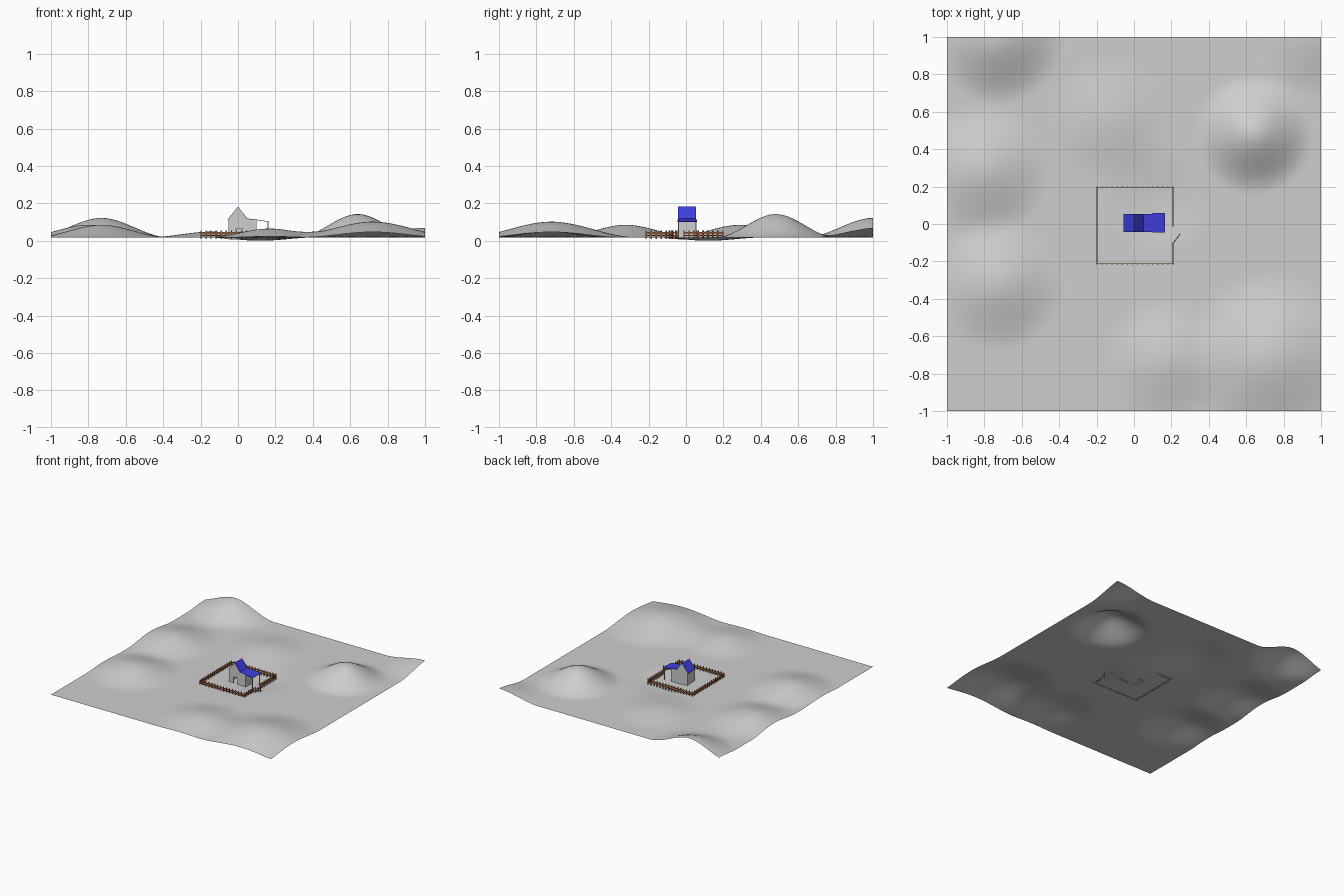
import bpy, bmesh, math
from mathutils import Vector, Matrix

if "Cube" in bpy.data.objects:
    bpy.data.objects.remove(bpy.data.objects["Cube"])


def material(name, rgb):
    m = bpy.data.materials.new(name)
    m.diffuse_color = (*rgb, 1)
    m.use_nodes = True
    m.node_tree.nodes["Principled BSDF"].inputs["Base Color"].default_value = m.diffuse_color
    return m


GREY = material("pale_grey", (0.62, 0.62, 0.62))
BLUE = material("roof_blue", (0.05, 0.05, 0.75))
BROWN = material("fence_brown", (0.45, 0.13, 0.04))
BASE = 0.018


def finish(name, bm, mat):
    bmesh.ops.recalc_face_normals(bm, faces=bm.faces)
    me = bpy.data.meshes.new(name)
    bm.to_mesh(me)
    bm.free()
    me.materials.append(mat)
    ob = bpy.data.objects.new(name, me)
    bpy.context.collection.objects.link(ob)
    return ob


def add_box(bm, lo, hi, turn=None):
    lo, hi = Vector(lo), Vector(hi)
    m = Matrix.Translation((lo + hi) / 2) @ Matrix.Diagonal((*(hi - lo), 1))
    bmesh.ops.create_cube(bm, size=1, matrix=(turn @ m) if turn else m)


def prism(name, profile, y0, y1, mat):
    """Extrude an x-z profile along y."""
    bm = bmesh.new()
    f = bm.faces.new([bm.verts.new((x, y0, z)) for x, z in profile])
    ext = bmesh.ops.extrude_face_region(bm, geom=[f])
    bmesh.ops.translate(bm, vec=(0, y1 - y0, 0),
                        verts=[v for v in ext["geom"] if isinstance(v, bmesh.types.BMVert)])
    return finish(name, bm, mat)


# Rolling terrain: x, y, height, radius of each hill (last one is a hollow)
hills = [(0.64, 0.48, 0.125, 0.32), (-0.80, 0.29, 0.067, 0.36),
         (-0.73, -0.32, 0.067, 0.36), (-0.73, 1.0, 0.104, 0.36),
         (1.0, 1.03, 0.052, 0.36), (0.72, -0.72, 0.084, 0.46),
         (0.17, -0.73, 0.047, 0.34), (-0.14, 0.56, 0.031, 0.34),
         (0.12, 0.12, -0.018, 0.30)]


def ground(x, y):
    z = BASE
    for hx, hy, h, r in hills:
        t = max(0, 1 - math.hypot(x - hx, y - hy) / r)
        z += h * t * t * (3 - 2 * t)
    return z


bm = bmesh.new()
bmesh.ops.create_grid(bm, x_segments=80, y_segments=80, size=1)
for v in bm.verts:
    v.co.z = max(0, ground(v.co.x, v.co.y))
for f in bm.faces:
    f.smooth = True
terrain = finish("terrain", bm, GREY)
if terrain.data.polygons[0].normal.z < 0:
    terrain.data.flip_normals()

# House walls: front with a doorway, plain back, left and right sides
outline = [(0.10, 0.006), (0.10, 0.110), (0.05, 0.116), (0, 0.18), (-0.05, 0.116), (-0.05, 0.006)]
doorway = [(-0.01, 0.006), (-0.01, 0.065), (0.025, 0.065), (0.025, 0.006)]
prism("front_wall", outline + doorway, -0.044, -0.038, GREY)
prism("back_wall", outline, 0.046, 0.052, GREY)
bm = bmesh.new()
add_box(bm, (-0.05, -0.038, 0.006), (-0.044, 0.046, 0.114))
add_box(bm, (0.094, -0.038, 0.006), (0.10, 0.046, 0.109))
finish("side_walls", bm, GREY)

# Roof slopes and the low porch roof
T = 0.003


def slab(name, a, b, y0, y1):
    prism(name, [a, b, (b[0], b[1] + T), (a[0], a[1] + T)], y0, y1, BLUE)


slab("left_roof", (-0.055, 0.110), (0, 0.18), -0.0435, 0.053)
slab("right_roof", (0, 0.18), (0.05, 0.116), -0.0435, 0.053)
slab("lean_to_roof", (0.05, 0.116), (0.10, 0.110), -0.0435, 0.053)
slab("porch_roof", (0.10, 0.110), (0.167, 0.100), -0.045, 0.06)

# Porch posts
bm = bmesh.new()
for y in (-0.04, 0.053):
    add_box(bm, (0.157, y - 0.003, 0.006), (0.163, y + 0.003, 0.102))
finish("porch_posts", bm, GREY)


# Picket fence runs and open gate
def fence(name, a, b, spacing=0.027):
    a, b = Vector((*a, 0)), Vector((*b, 0))
    d = b - a
    n = max(2, round(d.length / spacing))
    turn = Matrix.Translation(a) @ Matrix.Rotation(math.atan2(d.y, d.x), 4, "Z")
    bm = bmesh.new()
    for z in (0.025, 0.039):
        add_box(bm, (0, -0.002, z), (d.length, 0.002, z + 0.007), turn)
    for i in range(n + 1):
        x = d.length * i / n
        add_box(bm, (x - 0.003, -0.003, 0.008), (x + 0.003, 0.003, 0.056), turn)
    finish(name, bm, BROWN)


L, R, F, B = -0.198, 0.208, -0.213, 0.197
fence("front_fence", (L, F), (R, F))
fence("back_fence", (L, B), (R, B))
fence("left_fence", (L, F), (L, B))
fence("right_fence_front", (R, F), (R, -0.105))
fence("right_fence_back", (R, -0.01), (R, B))
fence("gate", (R, -0.105), (0.245, -0.055), 0.02)
